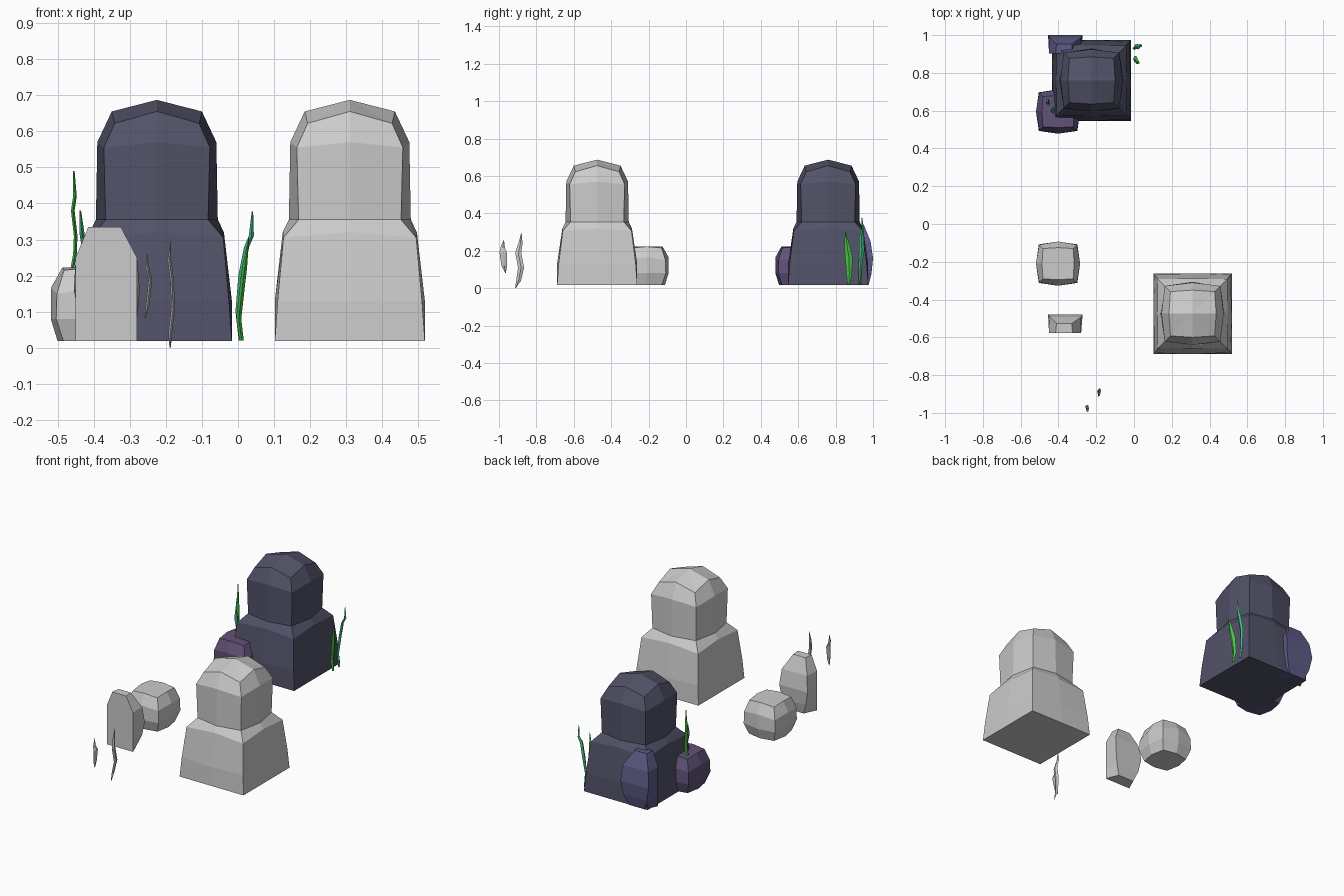
import bpy, bmesh
from mathutils import Vector

if "Cube" in bpy.data.objects:
    bpy.data.objects.remove(bpy.data.objects["Cube"])


def mat(name, col):
    m = bpy.data.materials.new(name)
    m.diffuse_color = (*col, 1)
    m.use_nodes = True
    m.node_tree.nodes["Principled BSDF"].inputs["Base Color"].default_value = m.diffuse_color
    return m


def loft(name, rings, at=(0, 0, 0), material=None, apex=None):
    """Skin a stack of equal-length point rings, cap the ends."""
    bm = bmesh.new()
    rows = [[bm.verts.new(Vector(p) + Vector(at)) for p in r] for r in rings]
    n = len(rows[0])
    for a, b in zip(rows, rows[1:]):
        for i in range(n):
            j = (i + 1) % n
            bm.faces.new((a[i], a[j], b[j], b[i]))
    bm.faces.new(rows[0][::-1])
    if apex:
        t = bm.verts.new(Vector(apex) + Vector(at))
        for i in range(n):
            bm.faces.new((rows[-1][i], rows[-1][(i + 1) % n], t))
    else:
        bm.faces.new(rows[-1])
    bmesh.ops.recalc_face_normals(bm, faces=bm.faces[:])
    me = bpy.data.meshes.new(name)
    bm.to_mesh(me)
    bm.free()
    ob = bpy.data.objects.new(name, me)
    bpy.context.collection.objects.link(ob)
    if material:
        me.materials.append(material)
    return ob


def ring8(c, zc, m, zm, sy=1.0):
    """Square ring with separate corner and side-middle radius and height."""
    pts = []
    for x, y in ((-1, -1), (0, -1), (1, -1), (1, 0), (1, 1), (0, 1), (-1, 1), (-1, 0)):
        r, z = (c, zc) if x and y else (m, zm)
        pts.append((x * r, y * r * sy, z))
    return pts


slate = mat("slate", (0.085, 0.085, 0.14))
purple = mat("purple", (0.12, 0.085, 0.19))
violet = mat("violet", (0.11, 0.105, 0.24))
green = mat("green", (0.07, 0.6, 0.07))
teal = mat("teal", (0.06, 0.5, 0.25))

# Large stepped boulders
boulder = [ring8(.208, .018, .208, .018, 1.03), ring8(.200, .13, .208, .13, 1.03),
           ring8(.184, .305, .186, .32), ring8(.142, .355, .169, .355),
           ring8(.147, .555, .165, .57), ring8(.117, .622, .125, .655)]
loft("large_boulder_grey", boulder, (.31, -.475, 0), None, (0, 0, .687))
loft("large_boulder_dark", boulder, (-.225, .76, 0), slate, (0, 0, .687))

# Small rounded rocks
small = [ring8(.082, .018, .098, .018), ring8(.102, .08, .117, .08),
         ring8(.1, .15, .117, .165), ring8(.08, .215, .085, .222)]
loft("small_rock_grey", small, (-.402, -.21, 0))
loft("small_rock_dark", small, (-.402, .595, 0), purple)

# Slab rocks with a flat front and a bulging back
slab = []
for z, fl, fr, bl, br, yb in ((.018, -.45, -.28, -.415, -.31, .075),
                              (.08, -.45, -.28, -.44, -.285, .09),
                              (.16, -.45, -.28, -.455, -.272, .098),
                              (.25, -.45, -.28, -.445, -.28, .085),
                              (.335, -.415, -.325, -.41, -.33, .05)):
    slab.append([(fl, 0, z), (fr, 0, z), (br, yb, z), (bl, yb, z)])
loft("slab_rock_grey", slab, (0, -.577, 0))
loft("slab_rock_dark", slab, (0, .902, 0), violet)


# Seaweed blades: thin diamond sections along a wavy path (x, y, z, half width)
def blade(name, path, material=None, t=.005):
    rings = []
    for x, y, z, w in path:
        d = min(t, w)
        rings.append([(x - d, y, z), (x, y - w, z), (x + d, y, z), (x, y + w, z)])
    loft(name, rings, material=material)


blade("seaweed_grey_short", [(-.258, -.965, .082, .002), (-.25, -.972, .12, .015), (-.243, -.977, .19, .02),
                             (-.25, -.98, .215, .012), (-.252, -.974, .258, .001)])
blade("seaweed_grey_tall", [(-.188, -.912, 0, .002), (-.188, -.895, .04, .013), (-.18, -.882, .11, .016),
                            (-.183, -.897, .19, .016), (-.19, -.885, .24, .011), (-.187, -.88, .295, .001)])
blade("seaweed_right_green", [(.01, .87, .02, .006), (.002, .873, .08, .015), (.012, .87, .17, .02),
                              (.018, .862, .22, .016), (.03, .852, .305, .001)], green, .007)
blade("seaweed_right_teal", [(.008, .93, .02, .006), (0, .93, .1, .008), (.008, .94, .2, .014),
                             (.024, .938, .28, .013), (.037, .945, .31, .008), (.04, .94, .378, .002)], teal, .007)
blade("seaweed_left_green", [(-.462, .64, .205, .006), (-.452, .645, .26, .014), (-.45, .64, .31, .017),
                             (-.458, .65, .38, .015), (-.452, .645, .42, .01), (-.455, .65, .49, .002)], green)
blade("seaweed_left_teal", [(-.43, .6, .205, .006), (-.425, .602, .27, .015), (-.433, .6, .32, .016),
                            (-.437, .605, .38, .002)], teal, .007)
